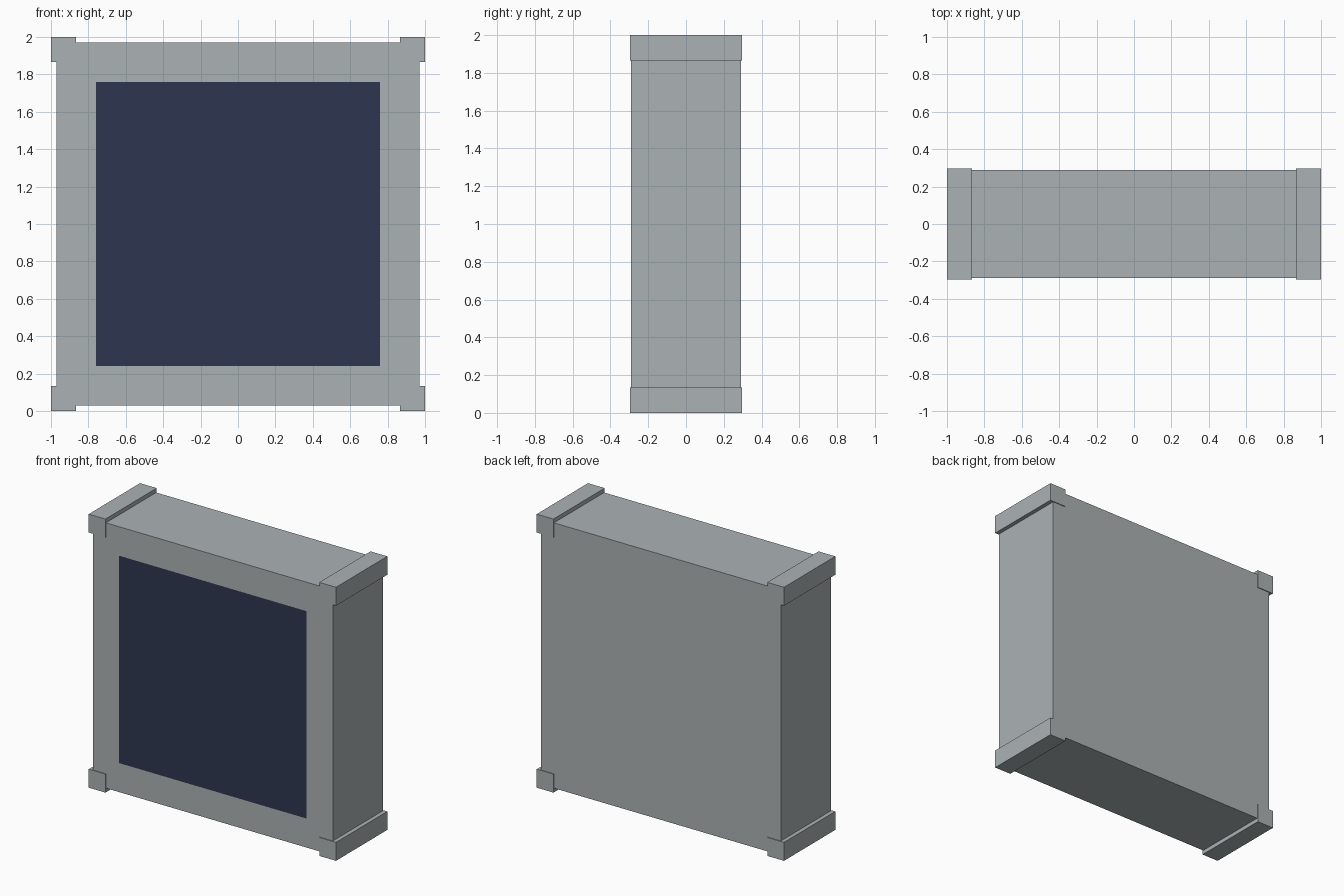
import bpy
import bmesh

old = bpy.data.objects.get("Cube")
if old:
    bpy.data.objects.remove(old, do_unlink=True)


def make_material(name, rgb):
    mat = bpy.data.materials.new(name)
    mat.use_nodes = True
    mat.diffuse_color = (*rgb, 1)
    mat.node_tree.nodes["Principled BSDF"].inputs["Base Color"].default_value = (*rgb, 1)
    return mat


grey = make_material("casing grey", (0.41, 0.445, 0.456))
navy = make_material("screen navy", (0.027, 0.037, 0.08))


def make_box(name, size, centre):
    bm = bmesh.new()
    bmesh.ops.create_cube(bm, size=1)
    bmesh.ops.scale(bm, vec=size, verts=bm.verts)
    mesh = bpy.data.meshes.new(name)
    bm.to_mesh(mesh)
    bm.free()
    mesh.materials.append(grey)
    obj = bpy.data.objects.new(name, mesh)
    obj.location = centre
    bpy.context.collection.objects.link(obj)
    return obj


# Casing, with the screen inset flush in its front face
casing = make_box("casing", (1.94, 0.58, 1.94), (0, 0, 1))
casing.data.materials.append(navy)
bm = bmesh.new()
bm.from_mesh(casing.data)
bm.normal_update()
front = min(bm.faces, key=lambda f: f.calc_center_median().y)
bmesh.ops.inset_region(bm, faces=[front], thickness=0.212, use_even_offset=True)
front.material_index = 1
bm.to_mesh(casing.data)
bm.free()

# Corner guards running front to back
guard = 0.135
offset = 1 - guard / 2
for side, x in (("right", -offset), ("left", offset)):
    for level, z in (("lower", 1 - offset), ("upper", 1 + offset)):
        make_box(f"{level}_{side}_corner_guard", (guard, 0.592, guard), (x, 0, z))
